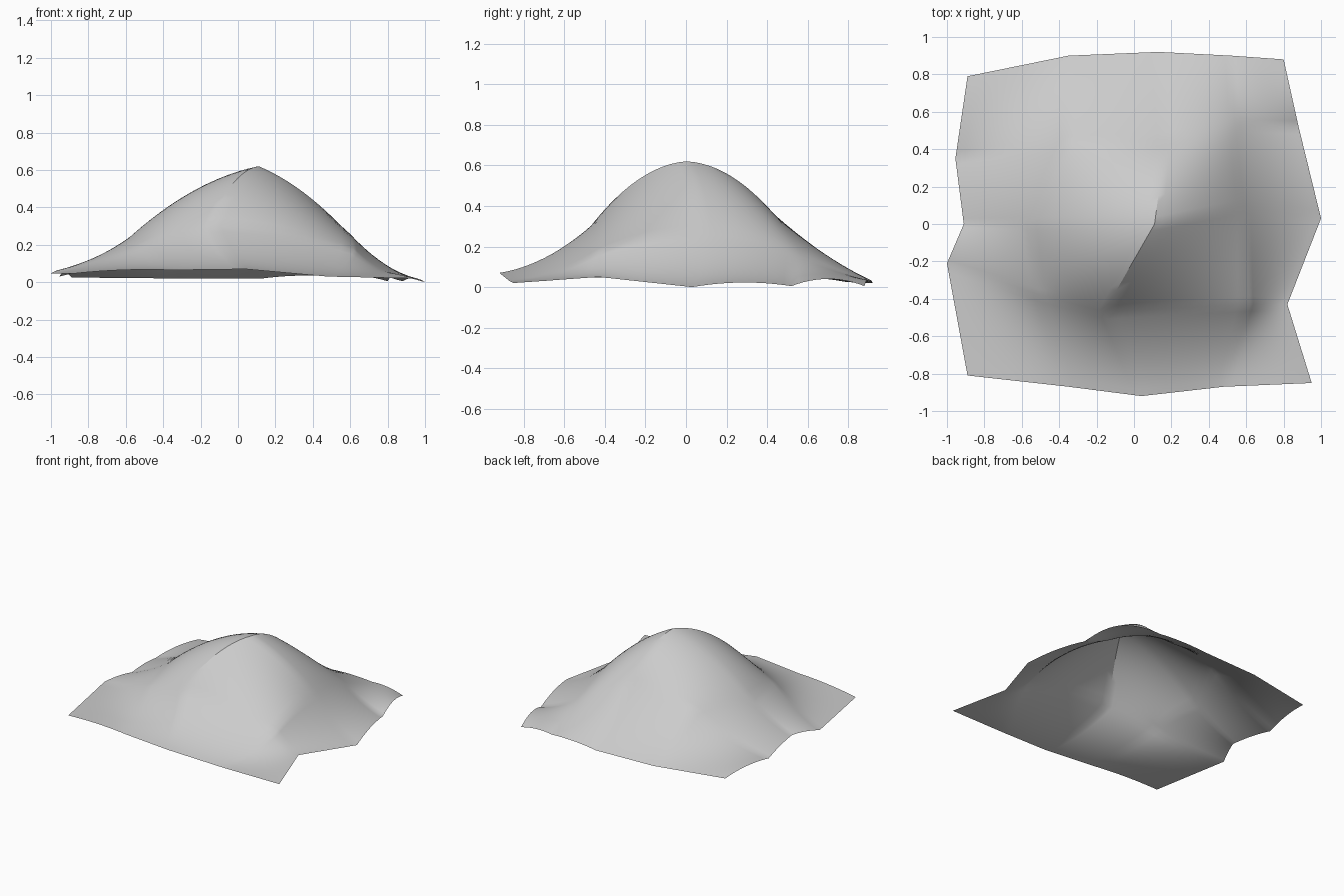
import bpy, bmesh, math

if "Cube" in bpy.data.objects:
    bpy.data.objects.remove(bpy.data.objects["Cube"])

N = 12  # subdivisions of each patch

# Control points of the hill, rows from front to back, left to right
POINTS = [
    [(-.89, -.81, .045), (-.35, -.87, .065), (.04, -.92, .07), (.48, -.87, .03), (.95, -.85, .02)],
    [(-1, -.21, .047), (-.50, -.38, .21), (-.16, -.47, .30), (.62, -.43, .17), (.82, -.43, .05)],
    [(-.91, 0, .065), (-.58, 0, .24), (.11, 0, .62), (.59, .10, .26), (1, .03, 0)],
    [(-.955, .35, .03), (-.36, .43, .29), (.17, .45, .34), (.54, .53, .17), (.88, .52, .005)],
    [(-.89, .79, .025), (-.35, .90, .02), (.13, .92, .02), (.52, .90, .03), (.80, .88, .005)],
]
# Upward swell of each edge: across the rows, then along the columns
ACROSS = [(.01, 0, 0, 0), (-.02, .01, .03, -.02), (-.015, .06, .04, -.04),
          (-.03, .03, .03, -.02), (0, 0, .01, .015)]
ALONG = [(0, .01, .01, .02), (-.02, .02, .03, -.02), (-.04, .07, .065, -.02),
         (-.03, .03, .02, -.01), (0, 0, .02, .035)]


def mix(a, b, t):
    return a + (b - a) * t


def surface(gu, gv):
    """Point on the hill: straight in plan, swelling in height."""
    i, j = min(int(gu), 3), min(int(gv), 3)
    u, v = gu - i, gv - j
    p = [mix(mix(POINTS[j][i][k], POINTS[j][i + 1][k], u),
             mix(POINTS[j + 1][i][k], POINTS[j + 1][i + 1][k], u), v) for k in range(3)]
    p[2] += 4 * u * (1 - u) * mix(ACROSS[j][i], ACROSS[j + 1][i], v)
    p[2] += 4 * v * (1 - v) * mix(ALONG[i][j], ALONG[i + 1][j], u)
    return p


# Hill: one open sheet
bm = bmesh.new()
size = 4 * N + 1
grid = [[bm.verts.new(surface(a / N, b / N)) for a in range(size)] for b in range(size)]
for b in range(size - 1):
    for a in range(size - 1):
        bm.faces.new((grid[b][a], grid[b][a + 1], grid[b + 1][a + 1], grid[b + 1][a]))
mesh = bpy.data.meshes.new("hill")
bm.to_mesh(mesh)
bm.free()
hill = bpy.data.objects.new("hill", mesh)
bpy.context.collection.objects.link(hill)

grey = bpy.data.materials.new("plain grey")
grey.diffuse_color = (.6, .6, .6, 1)
grey.use_nodes = True
grey.node_tree.nodes["Principled BSDF"].inputs["Base Color"].default_value = grey.diffuse_color
mesh.materials.append(grey)

# Smooth slopes with crisp ridges at the summit
bpy.context.view_layer.objects.active = hill
hill.select_set(True)
bpy.ops.object.shade_smooth_by_angle(angle=math.radians(28))
